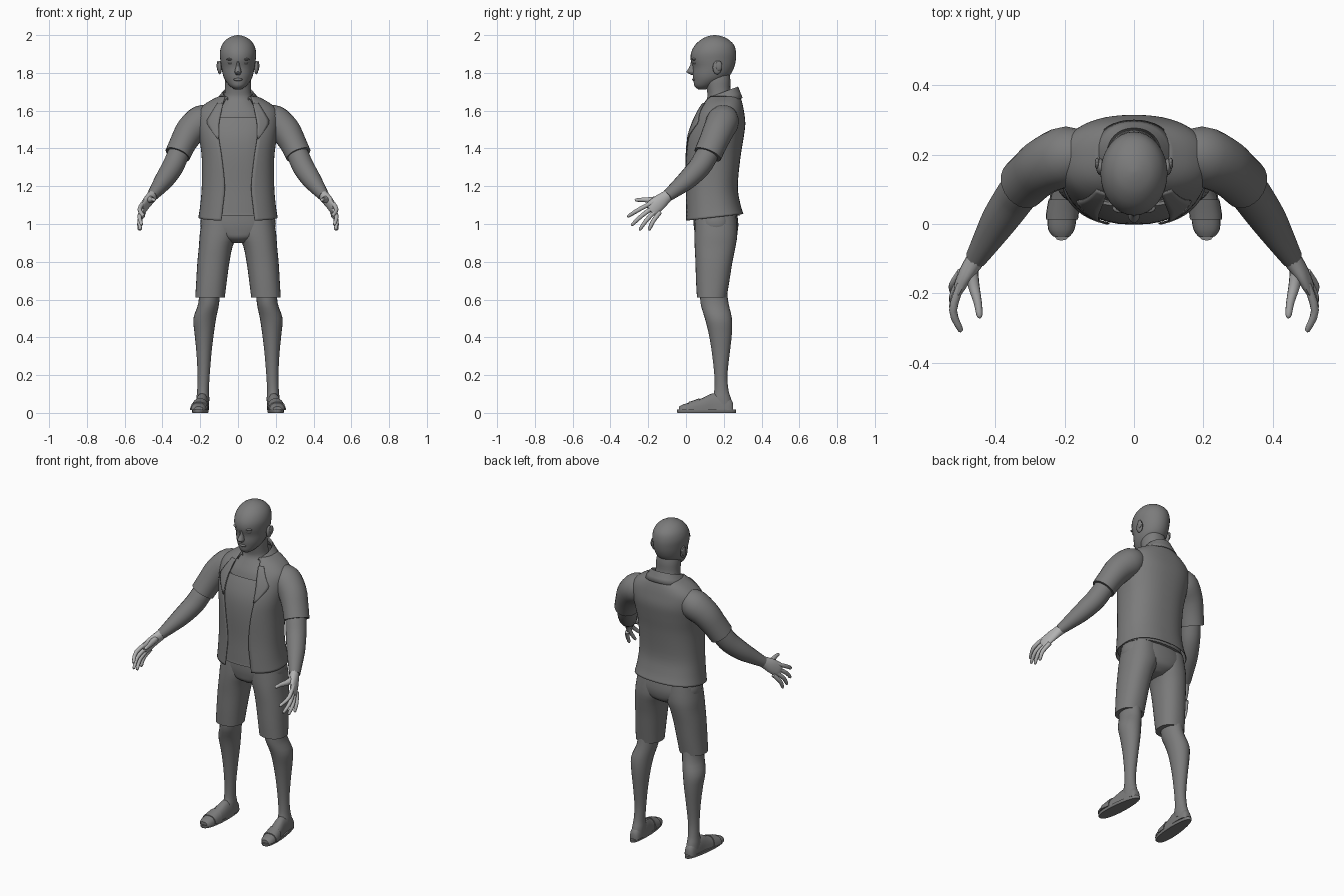
import bpy, bmesh, math
from mathutils import Vector

if "Cube" in bpy.data.objects:
    bpy.data.objects.remove(bpy.data.objects["Cube"])

def material(name, v):
    m = bpy.data.materials.new(name)
    m.diffuse_color = (v, v, v, 1)
    m.use_nodes = True
    m.node_tree.nodes["Principled BSDF"].inputs["Base Color"].default_value = m.diffuse_color
    return m

GREY = material("mid grey", 0.2)
LIGHT = material("light grey", 0.45)

def smooth_rows(rows, k=3):
    """Catmull-Rom interpolation of rows of numbers."""
    out = []
    for i in range(len(rows) - 1):
        a, b, c, d = (rows[max(i - 1, 0)], rows[i], rows[i + 1], rows[min(i + 2, len(rows) - 1)])
        for s in range(k):
            t = s / k
            out.append([0.5 * (2 * q + (r - p) * t + (2 * p - 5 * q + 4 * r - w) * t * t
                               + (3 * q - p - 3 * r + w) * t ** 3) for p, q, r, w in zip(a, b, c, d)])
    return out + [list(rows[-1])]

def finish(name, bm, mat, mirror=False, thick=0):
    bmesh.ops.recalc_face_normals(bm, faces=bm.faces)
    me = bpy.data.meshes.new(name)
    bm.to_mesh(me)
    bm.free()
    me.materials.append(mat)
    me.shade_smooth()
    me.set_sharp_from_angle(angle=math.radians(45))
    ob = bpy.data.objects.new(name, me)
    bpy.context.collection.objects.link(ob)
    if thick:
        s = ob.modifiers.new("Thickness", 'SOLIDIFY')
        s.thickness, s.offset = thick, 0
    if mirror:
        ob.modifiers.new("Mirror", 'MIRROR')
    return ob

def loft(name, rings, mat=GREY, mirror=False, opened=False, caps=True, thick=0):
    bm = bmesh.new()
    vs = [[bm.verts.new(p) for p in r] for r in rings]
    n = len(vs[0])
    for a, b in zip(vs, vs[1:]):
        for i in range(n - 1 if opened else n):
            j = (i + 1) % n
            bm.faces.new((a[i], a[j], b[j], b[i]))
    if caps and not opened:
        bm.faces.new(vs[0])
        bm.faces.new(vs[-1])
    return finish(name, bm, mat, mirror, thick)

def spow(v, p):
    return math.copysign(abs(v) ** p, v)

def flat_ring(z, front, back, rx, cx=0, gap=0, tilt=0, p=0.9, n=32):
    """Level cross-section, with an optional opening at the front."""
    cy, ry = (front + back) / 2, (back - front) / 2
    t0 = math.asin(min(1, (max(gap, 0) / rx)) ** (1 / p))
    pts = []
    for i in range(n + 1 if gap else n):
        t = t0 + (2 * math.pi - 2 * t0) * i / n
        c = -spow(math.cos(t), p)
        pts.append(Vector((cx + rx * spow(math.sin(t), p), cy + ry * c, z + tilt * c)))
    return pts

def tube(name, rows, mat=GREY, ref=(1, 0, 1), n=16, k=3, **kw):
    """Loft along a path; each row is x, y, z and two radii."""
    rows = smooth_rows(rows, k)
    rings = []
    for i, r in enumerate(rows):
        t = (Vector(rows[min(i + 1, len(rows) - 1)][:3]) - Vector(rows[max(i - 1, 0)][:3])).normalized()
        u = Vector(ref) - t * t.dot(Vector(ref))
        u.normalize()
        v = t.cross(u)
        angles = [2 * math.pi * j / n for j in range(n)]
        rings.append([Vector(r[:3]) + u * math.cos(a) * r[3] + v * math.sin(a) * r[4] for a in angles])
    return loft(name, rings, mat, True, **kw)

def ball(name, loc, size, mat=GREY, mirror=True):
    bm = bmesh.new()
    bmesh.ops.create_uvsphere(bm, u_segments=16, v_segments=10, radius=1)
    for v in bm.verts:
        v.co = Vector(loc) + Vector([a * b for a, b in zip(v.co, size)])
    return finish(name, bm, mat, mirror)

# Head and neck: z, front, back, half width
head = [(1.713, .065, .105, .018), (1.73, .045, .15, .043), (1.76, .04, .20, .067),
        (1.79, .036, .235, .08), (1.83, .036, .255, .088), (1.87, .025, .264, .094),
        (1.91, .028, .265, .096), (1.95, .05, .253, .084), (1.98, .085, .22, .058),
        (1.995, .12, .185, .027), (2.0, .147, .155, .004)]
loft("head", [flat_ring(*r, p=1) for r in smooth_rows(head)])
neck = [(1.5, .045, .28, .17), (1.58, .066, .28, .155), (1.63, .092, .262, .105),
        (1.67, .113, .245, .076), (1.71, .11, .235, .069), (1.76, .10, .235, .068), (1.8, .1, .23, .06)]
loft("neck", [flat_ring(*r) for r in smooth_rows(neck)])

# Face
nose = [(1.788, .03, .06, .01), (1.803, .004, .06, .018), (1.815, .008, .06, .016),
        (1.84, .022, .06, .01), (1.87, .027, .06, .01)]
loft("nose", [flat_ring(*r, p=1, n=12) for r in smooth_rows(nose)])
ball("lips", (0, .044, 1.765), (.024, .012, .008), mirror=False)
ball("eye", (.037, .049, 1.852), (.016, .012, .006), LIGHT)
ball("brow", (.036, .045, 1.872), (.026, .014, .007))
ball("ear", (.097, .165, 1.828), (.012, .024, .036))
ball("ear_rim", (.106, .174, 1.838), (.007, .017, .026))

# Undershirt and open shirt: z, front, back, half width, opening, tilt
shirt = [(1.035, -.006, .302, .208, .088, .018), (1.1, -.005, .285, .198, .08, .01),
         (1.2, -.004, .272, .19, .07, 0), (1.35, -.008, .286, .19, .085, 0),
         (1.45, .0, .302, .202, .1, 0), (1.53, .026, .312, .212, .1, 0),
         (1.595, .06, .305, .208, .088, 0), (1.64, .088, .296, .165, .078, 0),
         (1.675, .115, .285, .1, .068, 0)]
shirt = smooth_rows(shirt, 4)
loft("shirt", [flat_ring(z, f, b, w, gap=g, tilt=t, p=.85, n=48) for z, f, b, w, g, t in shirt],
     opened=True, thick=.004)
under = [r for r in shirt if r[0] < 1.59]
loft("undershirt", [flat_ring(max(r[0], 1.045), r[1] + .006, r[2] - .014, r[3] - .012, p=.85,
                              tilt=.03 if r is under[-1] else 0) for r in under])

# Collar
collar = [(1.675, .105, .268, .074, .05, .035), (1.693, .102, .276, .08, .055, .032),
          (1.672, .096, .288, .1, .068, .018), (1.648, .09, .298, .118, .08, .018)]
loft("collar", [flat_ring(z, f, b, w, gap=g, tilt=t) for z, f, b, w, g, t in collar],
     opened=True, thick=.005)

# Lapels lying on the chest
lapel = []
for z, f, b, w, g, t in shirt:
    if 1.44 < z < 1.65:
        wide = .07 * (z - 1.44) / .1 if z < 1.54 else .07 - .4 * (z - 1.54)
        row = []
        for i in range(5):
            x = g + max(wide, .001) * i / 4
            c = max(0, 1 - (x / w) ** (2 / .85)) ** (.85 / 2)
            row.append(Vector((x, (f + b) / 2 - (b - f) / 2 * c - .007, z)))
        lapel.append(row)
loft("lapel", lapel, mirror=True, opened=True, thick=.004)

# Sleeves and arms
tube("sleeve", [(.12, .2, 1.585, .05, .05), (.185, .197, 1.55, .084, .085), (.25, .172, 1.495, .08, .082),
                (.29, .143, 1.43, .071, .077), (.32, .115, 1.367, .068, .075)], n=24)
tube("arm", [(.29, .15, 1.43, .055, .055), (.322, .105, 1.355, .058, .06), (.347, .07, 1.3, .058, .059),
             (.388, .01, 1.237, .052, .053), (.425, -.05, 1.187, .04, .042),
             (.456, -.1, 1.147, .029, .032)])

# Hands
ACROSS = (0, .55, -.83)
tube("palm", [(.446, -.085, 1.158, .03, .026), (.46, -.108, 1.141, .033, .026),
              (.482, -.14, 1.115, .04, .021), (.503, -.178, 1.083, .041, .015),
              (.51, -.192, 1.072, .034, .009)], LIGHT, ref=ACROSS)
fingers = {"index": (-.188, 1.106, .498, -.308, 1.04), "middle": (-.183, 1.083, .508, -.287, .995),
           "ring": (-.172, 1.064, .514, -.245, .97), "little": (-.153, 1.052, .52, -.195, .97)}
for name, (ky, kz, tx, ty, tz) in fingers.items():
    my, mz = (ky + ty) / 2, (kz + tz) / 2
    tube(name + "_finger", [(.498, ky + .015, kz + .01, .012, .012), (.521, my, mz + .004, .0115, .0115),
                            (tx + .003, ty * .9 + my * .1, tz * .9 + mz * .1, .0085, .0085),
                            (tx, ty, tz, .003, .003)], LIGHT, n=10)
tube("thumb", [(.468, -.125, 1.135, .019, .019), (.462, -.175, 1.127, .017, .017),
               (.45, -.225, 1.128, .012, .012), (.445, -.262, 1.127, .009, .009),
               (.444, -.271, 1.126, .003, .003)], LIGHT, n=10)

# Shorts: z, front, back, half width, centre x
leg = [(.61, .058, .215, .078, .148), (.7, .053, .23, .081, .14), (.8, .05, .246, .085, .13),
       (.88, .046, .262, .089, .118), (.95, .045, .272, .1, .102), (1.05, .05, .265, .09, .095)]
loft("shorts_leg", [flat_ring(*r) for r in smooth_rows(leg)], mirror=True)
pelvis = [(.9, .09, .22, .05), (.925, .055, .258, .12), (.955, .046, .272, .18),
          (1.0, .04, .277, .2), (1.06, .04, .27, .188)]
loft("shorts_waist", [flat_ring(*r) for r in smooth_rows(pelvis)])

# Lower legs
shin = [(.66, .075, .215, .055, .15), (.58, .077, .225, .055, .155), (.5, .1, .243, .06, .176),
        (.42, .12, .243, .051, .179), (.32, .137, .232, .04, .18), (.2, .15, .219, .032, .182),
        (.12, .15, .225, .031, .185), (.08, .14, .237, .034, .186), (.04, .14, .247, .034, .187)]
loft("lower_leg", [flat_ring(*r, p=1, n=24) for r in smooth_rows(shin)], mirror=True)

# Feet: y, centre x, top z, half width
def foot_ring(y, cx, top, w, grow=0, n=20):
    pts = []
    for i in range(n):
        a = 2 * math.pi * i / n
        pts.append(Vector((cx + (w + grow) * spow(math.cos(a), .8), y,
                           .015 + max(0, spow(math.sin(a), .9)) * (top + grow - .015))))
    return pts

foot = [(.25, .187, .05, .018), (.235, .187, .075, .03), (.19, .188, .1, .035), (.14, .191, .103, .036),
        (.09, .198, .08, .039), (.03, .206, .058, .042), (-.015, .209, .045, .038),
        (-.036, .209, .034, .024)]
foot = smooth_rows(foot)
loft("foot", [foot_ring(*r) for r in foot], mirror=True)
loft("sandal_strap", [foot_ring(*r, grow=.005) for r in foot if 0 < r[0] < .085], mirror=True)

# Sandal soles, wider at the toes
def sole_ring(z, shrink=0, n=32):
    pts = []
    for i in range(n):
        a = 2 * math.pi * i / n
        f = (1 + math.cos(a)) / 2
        pts.append(Vector((.187 + .022 * f + (.037 + .01 * f - shrink) * spow(math.sin(a), .8),
                           .109 - (.157 - shrink) * math.cos(a), z)))
    return pts

loft("sandal_sole", [sole_ring(0, .003), sole_ring(.004), sole_ring(.017)], mirror=True)
